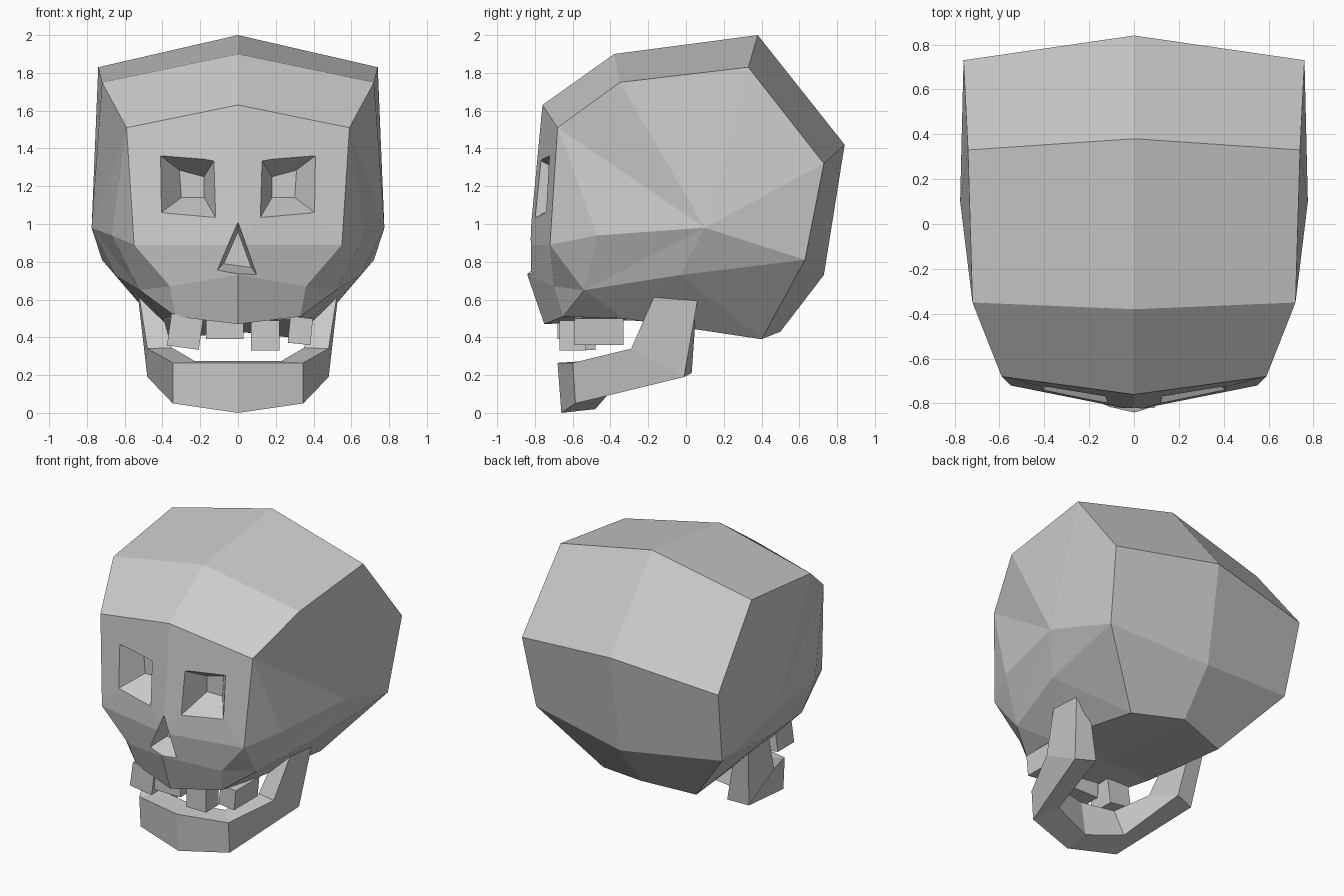
import bpy, bmesh
from mathutils import Vector, Matrix

if "Cube" in bpy.data.objects:
    bpy.data.objects.remove(bpy.data.objects["Cube"])


def build(name, verts, faces, mirror=False):
    """Flat-shaded mesh; optionally mirrored and welded across x = 0."""
    bm = bmesh.new()
    for side in ((1, -1) if mirror else (1,)):
        vs = [bm.verts.new((x * side, y, z)) for x, y, z in verts]
        for f in faces:
            bm.faces.new([vs[i] for i in f])
    bmesh.ops.remove_doubles(bm, verts=bm.verts, dist=0.0005)
    bmesh.ops.recalc_face_normals(bm, faces=bm.faces)
    me = bpy.data.meshes.new(name)
    bm.to_mesh(me)
    bm.free()
    ob = bpy.data.objects.new(name, me)
    bpy.context.collection.objects.link(ob)
    return ob


def loft(name, rings, cap_start=True, mirror=False):
    """Skin a series of rings that have equal point counts."""
    n = len(rings[0])
    verts = [p for r in rings for p in r]
    faces = [(k * n + i, k * n + (i + 1) % n, (k + 1) * n + (i + 1) % n, (k + 1) * n + i)
             for k in range(len(rings) - 1) for i in range(n)]
    faces.append(tuple(range(len(verts) - n, len(verts))))
    if cap_start:
        faces.append(tuple(range(n)))
    return build(name, verts, faces, mirror)


def carve(target, outer, inner, y_outer, y_inner):
    """Cut a tapered pocket into the face; outlines are (x, z) pairs."""
    a = [Vector((x, y_outer, z)) for x, z in outer]
    b = [Vector((x, y_inner, z)) for x, z in inner]
    start = [p + (p - q) * 0.6 for p, q in zip(a, b)]
    cutter = loft("cutter", [start, b])
    cutter.hide_render = True
    mod = target.modifiers.new("pocket", "BOOLEAN")
    mod.operation = "DIFFERENCE"
    mod.solver = "EXACT"
    mod.object = cutter
    bpy.context.view_layer.objects.active = target
    bpy.ops.object.modifier_apply(modifier=mod.name)
    bpy.data.objects.remove(cutter)


# Skull: centre profile (y, z) and matching side loop (x, y, z), brow over the top to the nose
centre = [(-.76, 1.63), (-.38, 1.90), (.38, 2.0), (.84, 1.42), (.73, .73),
          (.50, .43), (-.30, .49), (-.75, .47), (-.84, .73), (-.83, .89)]
side = [(.59, -.68, 1.51), (.72, -.35, 1.75), (.74, .33, 1.83), (.76, .73, 1.32),
        (.72, .63, .81), (.36, .40, .39), (.40, -.33, .50), (.33, -.65, .51),
        (.36, -.70, .67), (.55, -.72, .89)]
# temple, cheekbone, ear hollow, cheek corner
extra = [(.775, .10, .98), (.67, -.47, .94), (.65, -.03, .73), (.52, -.54, .65)]
n = len(centre)
T, Z, A, R = range(2 * n, 2 * n + 4)
s = list(range(n, 2 * n))
faces = [(i, (i + 1) % n, s[(i + 1) % n], s[i]) for i in range(n)]
faces += [(s[i], s[i + 1], T) for i in range(4)]
faces += [(s[0], T, Z), (s[0], Z, s[9]), (T, s[4], A), (s[4], s[5], A), (T, A, R), (T, R, Z),
          (Z, R, s[9]), (s[9], R, s[8]), (s[8], R, s[7]), (R, s[6], s[7]), (R, A, s[6]),
          (A, s[5], s[6])]
skull = build("skull", [(0, y, z) for y, z in centre] + side + extra, faces, mirror=True)

# Eye sockets
eye_out = [(.13, 1.33), (.44, 1.385), (.42, 1.05), (.13, 1.055)]
eye_in = [(.18, 1.25), (.31, 1.285), (.30, 1.14), (.18, 1.14)]
for m in (1, -1):
    carve(skull, [(x * m, z) for x, z in eye_out], [(x * m, z) for x, z in eye_in], -.76, -.60)

# Nose hole, slightly lopsided
carve(skull, [(0, 1.01), (-.11, .755), (.10, .73)], [(0, .96), (-.075, .79), (.07, .77)], -.82, -.68)

# Lower jaw: rings of outer top, outer bottom, inner bottom, inner top from chin to hinge
loft("lower_jaw", [
    [(0, -.68, .265), (0, -.66, 0), (0, -.48, .02), (0, -.52, .275)],
    [(.345, -.60, .265), (.345, -.585, .05), (.27, -.42, .09), (.23, -.47, .275)],
    [(.48, -.29, .34), (.48, -.01, .19), (.34, .03, .21), (.35, -.27, .345)],
    [(.53, -.15, .66), (.53, .065, .62), (.43, .06, .63), (.44, -.16, .67)],
], cap_start=False, mirror=True)

# Teeth: centre, size, tilt about y
teeth = [((-.28, -.57, .43), (.17, .18, .17), .14), ((-.07, -.62, .445), (.20, .12, .11), 0),
         ((.145, -.60, .41), (.15, .14, .16), 0), ((.33, -.46, .435), (.12, .26, .14), .1)]
for i, (loc, size, tilt) in enumerate(teeth):
    bpy.ops.mesh.primitive_cube_add(size=1, location=loc, rotation=(0, tilt, 0))
    tooth = bpy.context.object
    tooth.name = f"tooth_{i + 1}"
    tooth.scale = size
